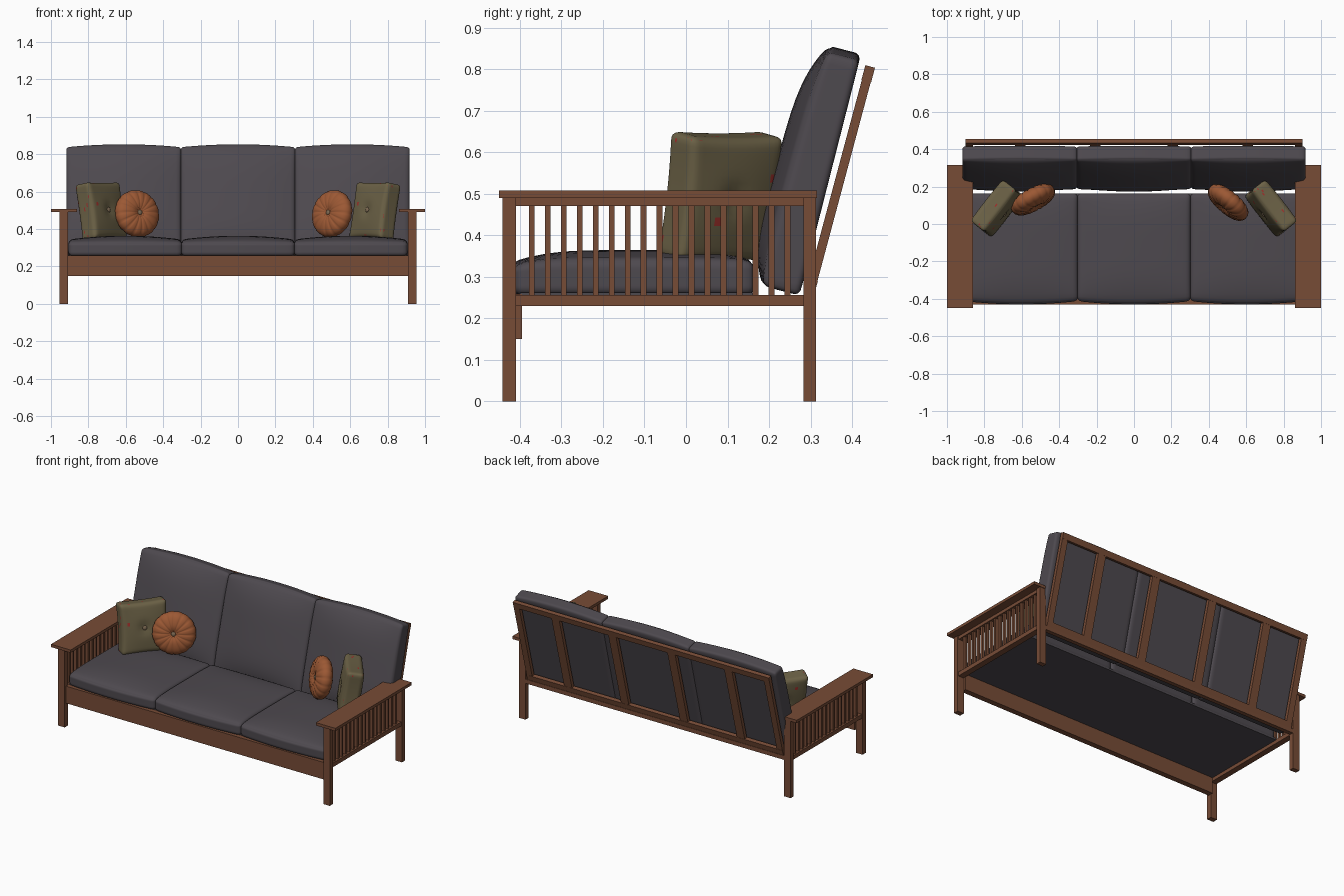
import bpy, bmesh, math, random
from mathutils import Vector, Matrix

if "Cube" in bpy.data.objects:
    bpy.data.objects.remove(bpy.data.objects["Cube"])
random.seed(4)


def mat(name, rgb):
    m = bpy.data.materials.new(name)
    m.diffuse_color = (*rgb, 1)
    m.use_nodes = True
    m.node_tree.nodes["Principled BSDF"].inputs["Base Color"].default_value = m.diffuse_color
    return m


WOOD = mat("brown wood", (0.185, 0.072, 0.037))
CLOTH = mat("charcoal cloth", (0.076, 0.067, 0.078))
OLIVE = mat("olive cloth", (0.150, 0.122, 0.062))
RED = mat("red thread", (0.35, 0.03, 0.025))
RUST = mat("rust velvet", (0.33, 0.098, 0.034))
BUTTON = mat("tan button", (0.20, 0.14, 0.085))


def finish(name, bm, mats, matrix=Matrix(), smooth=False):
    bmesh.ops.recalc_face_normals(bm, faces=bm.faces)
    for f in bm.faces:
        f.smooth = smooth
    me = bpy.data.meshes.new(name)
    bm.to_mesh(me)
    bm.free()
    for m in mats:
        me.materials.append(m)
    ob = bpy.data.objects.new(name, me)
    ob.matrix_world = matrix
    bpy.context.collection.objects.link(ob)
    return ob


def box(name, x, y, z, m=WOOD, matrix=Matrix()):
    bm = bmesh.new()
    bmesh.ops.create_cube(bm, size=1)
    for v in bm.verts:
        v.co = Vector([(r[0] + r[1]) / 2 + c * (r[1] - r[0]) for r, c in zip((x, y, z), v.co)])
    return finish(name, bm, [m], matrix)


def pad(name, half, r, shape, mats, matrix, specks=0):
    """Rounded box of half sizes; shape(p, u) moves each point, u in -1..1."""
    bm = bmesh.new()
    bmesh.ops.create_cube(bm, size=2)
    bmesh.ops.subdivide_edges(bm, edges=bm.edges[:], cuts=21, use_grid_fill=True)
    for v in bm.verts:
        u = Vector([math.sin(c * math.pi / 2) for c in v.co])
        p = Vector([a * b for a, b in zip(u, half)])
        inner = Vector([max(-h + r, min(h - r, c)) for c, h in zip(p, half)])
        d = p - inner
        if d.length > 1e-6:
            p = inner + d.normalized() * r
        v.co = shape(p, u)
    for f in bm.faces:
        if random.random() < specks:
            f.material_index = 1
    return finish(name, bm, mats, matrix, True)


# wooden ends: legs, rails, slats, arm boards
for s, side in ((-1, "left"), (1, "right")):
    def X(a, b):
        return (min(s * a, s * b), max(s * a, s * b))
    box(side + "_front_leg", X(0.91, 0.955), (-0.442, -0.41), (0, 0.49))
    box(side + "_rear_leg", X(0.91, 0.955), (0.283, 0.313), (0, 0.49))
    box(side + "_arm_board", X(0.862, 1.0), (-0.45, 0.316), (0.49, 0.508))
    box(side + "_upper_rail", X(0.917, 0.948), (-0.41, 0.283), (0.47, 0.49))
    box(side + "_lower_rail", X(0.912, 0.95), (-0.41, 0.283), (0.23, 0.256))
    for i in range(1, 18):
        y = -0.41 + i * 0.693 / 18
        box(f"{side}_slat_{i}", X(0.924, 0.941), (y - 0.007, y + 0.007), (0.256, 0.47))

# front apron, back rail and seat board
box("front_apron", (-0.91, 0.91), (-0.43, -0.395), (0.15, 0.258))
box("back_rail", (-0.91, 0.91), (0.285, 0.311), (0.23, 0.256))
box("seat_board", (-0.91, 0.91), (-0.40, 0.163), (0.25, 0.262), CLOTH)

# leaning back frame
LEAN = Matrix.Translation((0, 0.284, 0.257)) @ Matrix.Rotation(math.radians(-15), 4, 'X')
T = (0, 0.024)
box("back_top_rail", (-0.9, 0.9), T, (0.535, 0.572), WOOD, LEAN)
box("back_bottom_rail", (-0.9, 0.9), T, (0.0, 0.04), WOOD, LEAN)
for i, (a, b) in enumerate(((-0.9, -0.86), (-0.635, -0.58), (-0.235, -0.18),
                            (0.18, 0.235), (0.58, 0.635), (0.86, 0.9))):
    box(f"back_stile_{i + 1}", (a, b), (0.001, 0.023), (0.04, 0.535), WOOD, LEAN)


# seat and back cushions
def seat_shape(p, u):
    q = p.copy()
    if p.z > 0:
        k = p.z / 0.042
        q.z += k * 0.025 * (1 - u.x ** 2 * 0.8) * (1 - u.y ** 4) - k * 0.01 * max(0, -u.y) ** 6
    if p.y < -0.2:
        q.y -= 0.018 * (1 - u.x ** 2) * min(1, (-p.y - 0.2) / 0.08)
    return q


def back_shape(p, u):
    q = p.copy()
    if p.y < 0:                       # front face: crowned, thicker low down
        k = -p.y / 0.043
        q.y -= k * (0.047 * (1 - 0.75 * u.x ** 2) * (1 - u.z ** 4) - 0.006 * u.z)
    if p.z > 0:
        q.z += 0.016 * (1 - u.x ** 2) * p.z / 0.292
    return q


BACK = Matrix.Translation((0, 0.273, 0.253)) @ Matrix.Rotation(math.radians(-14.3), 4, 'X')
for i, n in enumerate(("left", "middle", "right")):
    x = (i - 1) * 0.603
    pad(n + "_seat_cushion", (0.303, 0.288, 0.042), 0.022, seat_shape, [CLOTH],
        Matrix.Translation((x, -0.124, 0.297)))
    pad(n + "_back_cushion", (0.307, 0.043, 0.292), 0.016, back_shape, [CLOTH],
        BACK @ Matrix.Translation(((i - 1) * 0.611, -0.043, 0.294)))


# scatter pillows
def pose(x, y, z, turn, tilt):
    return (Matrix.Translation((x, y, z)) @ Matrix.Rotation(math.radians(turn), 4, 'Z')
            @ Matrix.Rotation(math.radians(-tilt), 4, 'X'))


def pillow_shape(p, u):
    q = p.copy()
    c = (1 - u.x ** 2) * (1 - u.z ** 2)
    dimple = 0.014 * math.exp(-(p.x ** 2 + p.z ** 2) / 0.0012)
    q.y += (p.y / 0.05) * (0.014 * c - dimple)
    q.x *= 1 - 0.05 * (1 - u.z ** 2)
    q.z *= 1 - 0.03 * (1 - u.x ** 2)
    return q


def button(name, matrix, depth, m):
    for s, n in ((-1, "front"), (1, "rear")):
        bm = bmesh.new()
        bmesh.ops.create_uvsphere(bm, u_segments=16, v_segments=8, radius=0.014)
        for v in bm.verts:
            v.co.y *= 0.5
        finish(f"{name}_{n}_button", bm, [m], matrix @ Matrix.Translation((0, s * depth, 0)), True)


def round_pillow(name, matrix, R=0.128, H=0.05, pleats=16):
    bm = bmesh.new()
    bmesh.ops.create_uvsphere(bm, u_segments=pleats * 6, v_segments=28, radius=1)
    for v in bm.verts:
        a = math.atan2(v.co.y, v.co.x)
        rho = min(1, math.hypot(v.co.x, v.co.y))
        groove = (1 - abs(math.sin(a * pleats / 2))) ** 2
        h = H * (1 - rho ** 4) ** 0.5
        h -= 0.018 * math.exp(-(rho / 0.22) ** 2) + 0.007 * groove * rho * (1 - rho ** 6)
        r = R * rho * (1 - 0.02 * groove * rho)
        side = 0 if abs(v.co.z) < 1e-4 else math.copysign(1, v.co.z)
        v.co = Vector((r * math.cos(a), side * max(0, h), r * math.sin(a)))
    finish(name, bm, [RUST], matrix, True)
    button(name, matrix, H - 0.016, BUTTON)


for n, sx in (("left", -1), ("right", 1)):
    M = pose(sx * 0.732, 0.083, 0.494, -sx * 52, 10)
    pad(n + "_square_pillow", (0.143, 0.05, 0.153), 0.022, pillow_shape, [OLIVE, RED], M, 0.012)
    button(n + "_square_pillow", M, 0.053, BUTTON)
round_pillow("left_round_pillow", pose(-0.54, 0.13, 0.482, 28, 12))
round_pillow("right_round_pillow", pose(0.503, 0.115, 0.482, -40, 12))
